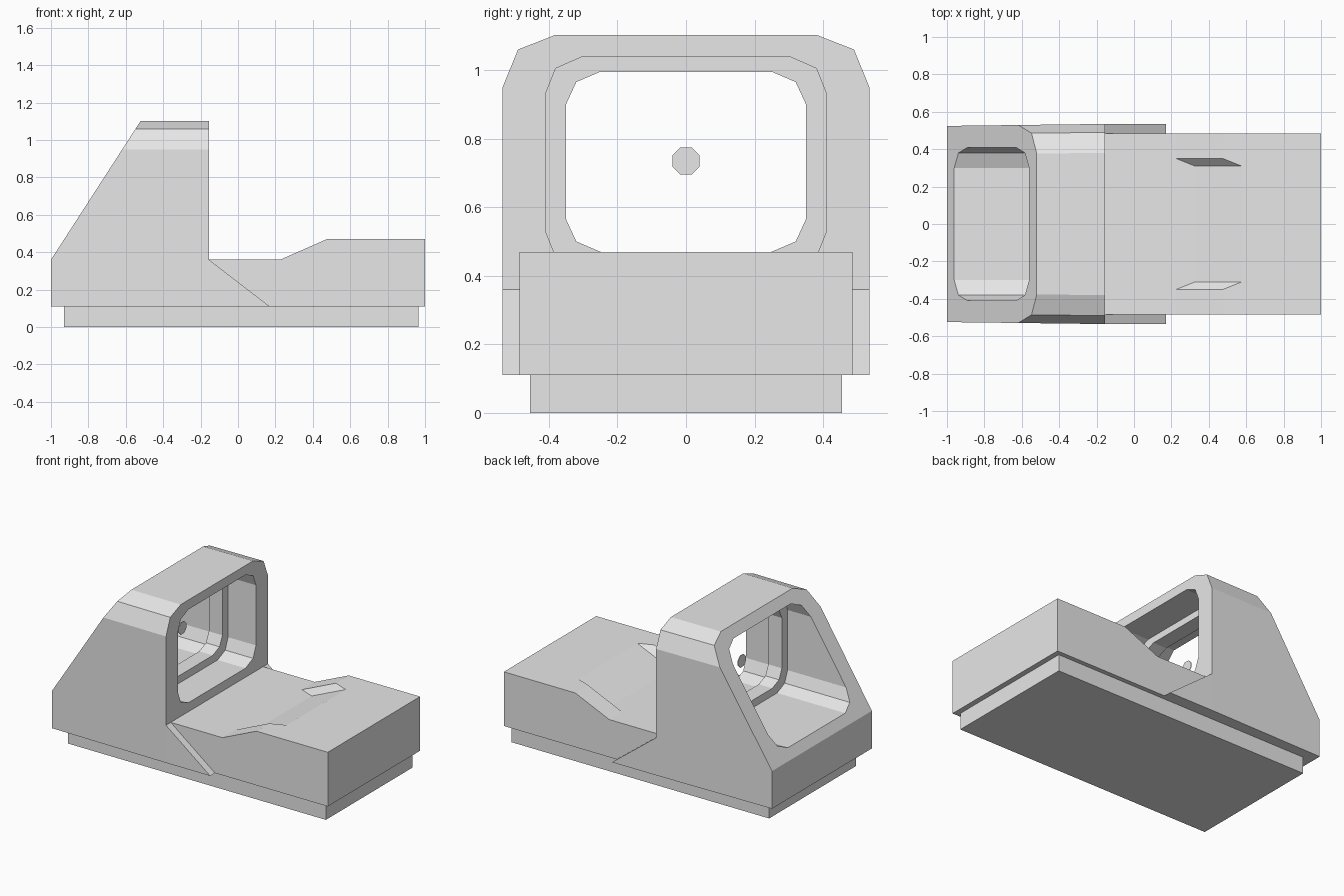
import bpy, bmesh, math
from mathutils import Vector

cube = bpy.data.objects.get("Cube")
if cube:
    bpy.data.objects.remove(cube, do_unlink=True)

grey = bpy.data.materials.new("plain grey")
grey.use_nodes = True
grey.diffuse_color = (0.8, 0.8, 0.8, 1)
grey.node_tree.nodes["Principled BSDF"].inputs["Base Color"].default_value = (0.8, 0.8, 0.8, 1)


def finish(name, bm):
    bmesh.ops.recalc_face_normals(bm, faces=bm.faces)
    mesh = bpy.data.meshes.new(name)
    bm.to_mesh(mesh)
    bm.free()
    mesh.materials.append(grey)
    obj = bpy.data.objects.new(name, mesh)
    bpy.context.collection.objects.link(obj)
    return obj


def loft(sections, closed=False):
    """Join equal-length point loops; cap the ends, or join last to first."""
    bm = bmesh.new()
    loops = [[bm.verts.new(p) for p in s] for s in sections]
    pairs = list(zip(loops, loops[1:]))
    if closed:
        pairs.append((loops[-1], loops[0]))
    else:
        bm.faces.new(loops[0])
        bm.faces.new(loops[-1])
    n = len(loops[0])
    for a, b in pairs:
        for i in range(n):
            j = (i + 1) % n
            bm.faces.new((a[i], a[j], b[j], b[i]))
    return bm


def section(x, half, sy=1.0):
    """Mirror a half outline of (y, z) points into a full loop at x."""
    full = half + [(-y, z) for y, z in reversed(half)]
    return [(x, y * sy, z) for y, z in full]


def window(w, bottom, top, c1, c2, d1, d2):
    """Half outline of a window with two-step corners."""
    return [(w - c2, bottom), (w - c1, bottom + d1), (w, bottom + d2),
            (w, top - d2), (w - c1, top - d1), (w - c2, top)]


# Mounting plate
base = [(-0.93, -0.455), (0.965, -0.455), (0.965, 0.455), (-0.93, 0.455)]
finish("mounting_plate", loft([[(x, y, z) for x, y in base] for z in (0, 0.11)]))


# Body with a ramp that is set back between the side rails
def body_profile(y, shift):
    pts = [(-0.2, 0.11), (1, 0.11), (1, 0.47),
           (0.475 + shift, 0.47), (0.225 + shift, 0.36), (-0.2, 0.36)]
    return [(x, y, z) for x, z in pts]


rails = [(-0.485, 0), (-0.35, 0), (-0.31, 0.1), (0.31, 0.1), (0.35, 0), (0.485, 0)]
finish("body", loft([body_profile(y, s) for y, s in rails]))

# Hood, slightly narrower at the far end, cut by a slanted plane
outline = [(0.535, 0.11), (0.535, 0.95), (0.49, 1.06), (0.38, 1.103)]
bm = loft([section(-1, outline, 0.98), section(-0.155, outline)])
cut = bmesh.ops.bisect_plane(
    bm, geom=bm.verts[:] + bm.edges[:] + bm.faces[:],
    plane_co=Vector((-1, 0, 0.36)), plane_no=Vector((-0.743, 0, 0.48)), clear_outer=True)
rim = [e for e in cut["geom_cut"] if isinstance(e, bmesh.types.BMEdge)]
bmesh.ops.holes_fill(bm, edges=rim)
hood = finish("hood", bm)

# Window opening through the hood
opening = window(0.41, 0.42, 1.04, 0.03, 0.11, 0.035, 0.11)
cutter = finish("window_cutter", loft([section(-1.2, opening), section(0, opening)]))
cutter.hide_render = True
mod = hood.modifiers.new("window", 'BOOLEAN')
mod.operation = 'DIFFERENCE'
mod.solver = 'EXACT'
mod.object = cutter
bpy.context.view_layer.objects.active = hood
bpy.ops.object.modifier_apply(modifier=mod.name)
bpy.data.objects.remove(cutter, do_unlink=True)

# Lens frame inside the window
inner = window(0.35, 0.47, 0.995, 0.03, 0.1, 0.03, 0.095)
outer = window(0.415, 0.415, 1.045, 0.03, 0.11, 0.035, 0.11)
finish("lens_frame", loft([section(-0.46, outer), section(-0.36, outer),
                           section(-0.36, inner), section(-0.46, inner)], closed=True))

# Slanted cheeks running from the hood down the body sides
for side, name in ((1, "left_cheek"), (-1, "right_cheek")):
    tri = [(-0.155, 0.11), (0.17, 0.11), (-0.155, 0.36)]
    finish(name, loft([[(x, side * y, z) for x, z in tri] for y in (0.47, 0.535)]))

# Floating aiming dot
angles = [math.radians(22.5 + 45 * i) for i in range(8)]
dot = [[(x, 0.043 * math.cos(a), 0.735 + 0.043 * math.sin(a)) for a in angles]
       for x in (-0.412, -0.408)]
finish("aiming_dot", loft(dot))
